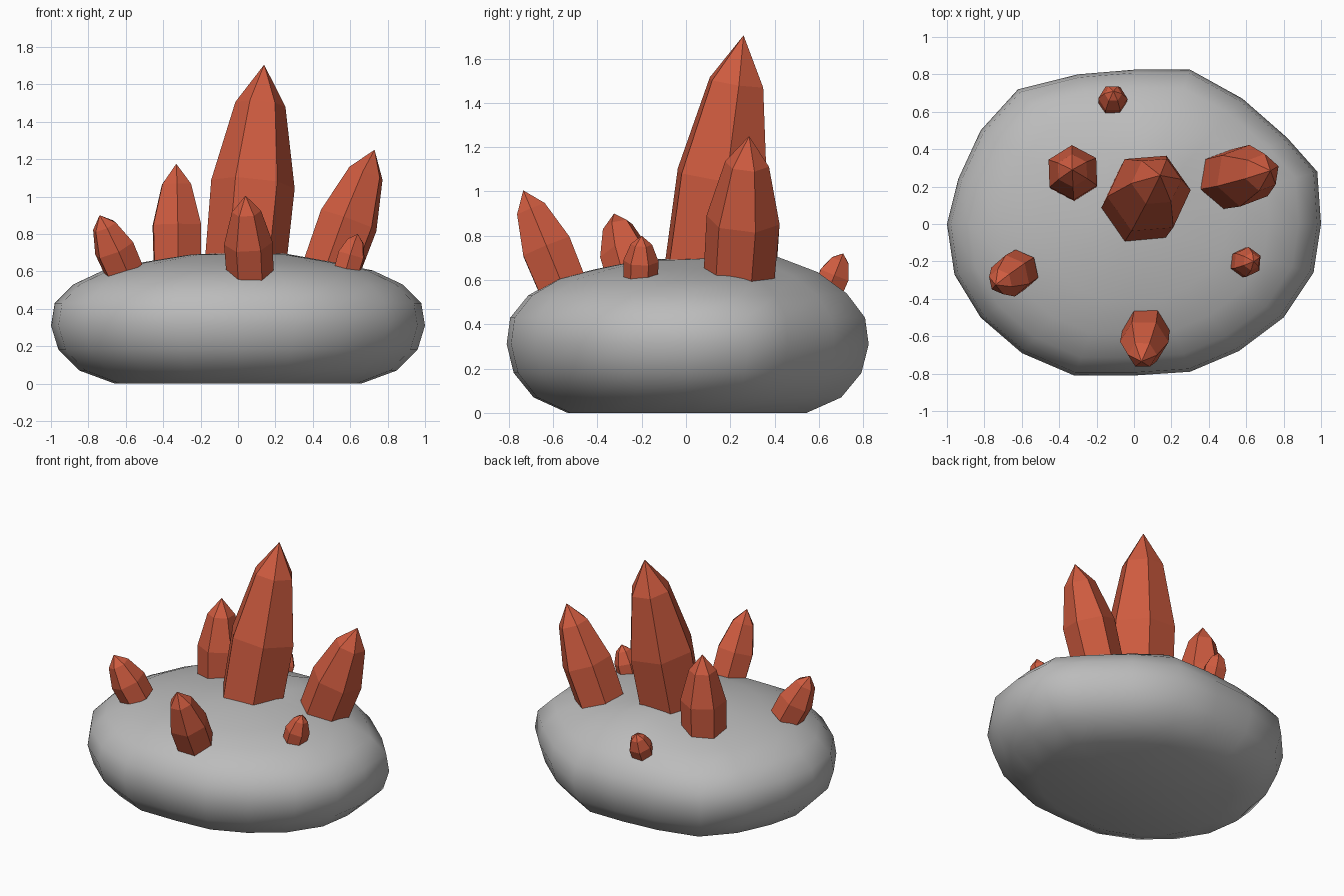
import bpy, bmesh, math
from mathutils import Vector

if "Cube" in bpy.data.objects:
    bpy.data.objects.remove(bpy.data.objects["Cube"])


def material(name, rgb):
    m = bpy.data.materials.new(name)
    m.diffuse_color = (*rgb, 1)
    m.use_nodes = True
    m.node_tree.nodes["Principled BSDF"].inputs["Base Color"].default_value = m.diffuse_color
    return m


stone = material("grey stone", (0.50, 0.50, 0.50))
orange = material("orange crystal", (0.62, 0.105, 0.05))


def finish(bm, name, mat, smooth):
    bmesh.ops.recalc_face_normals(bm, faces=bm.faces)
    for f in bm.faces:
        f.smooth = smooth
    mesh = bpy.data.meshes.new(name)
    bm.to_mesh(mesh)
    bm.free()
    mesh.materials.append(mat)
    ob = bpy.data.objects.new(name, mesh)
    bpy.context.collection.objects.link(ob)
    return ob


def loft(bm, rings):
    """Bridge successive vertex rings with quads."""
    for a, b in zip(rings, rings[1:]):
        n = len(a)
        for i in range(n):
            j = (i + 1) % n
            bm.faces.new((a[i], a[j], b[j], b[i]))


def fan(bm, ring, tip):
    for i in range(len(ring)):
        bm.faces.new((ring[i], ring[(i + 1) % len(ring)], tip))


# Boulder: irregular outline scaled through a rounded height profile
outline = [(1, 0), (.98, .28), (.82, .46), (.58, .67), (.30, .825), (0, .825),
           (-.30, .80), (-.62, .72), (-.82, .50), (-.94, .24), (-1, 0),
           (-.96, -.27), (-.82, -.50), (-.60, -.69), (-.32, -.81), (0, -.81),
           (.30, -.79), (.56, -.68), (.80, -.50), (.96, -.26)]
profile = [(.66, 0), (.85, .07), (.96, .18), (1, .31), (.98, .43),
           (.88, .53), (.72, .605), (.5, .65), (.25, .69)]


def top_bump(x, y, z):
    """Raise the back of the top a little."""
    if z < .5:
        return z
    return z + .055 * math.exp(-((y - .42) ** 2 + (x - .15) ** 2) / .06)


bm = bmesh.new()
rings = [[bm.verts.new((x * s, y * s, top_bump(x * s, y * s, z))) for x, y in outline]
         for s, z in profile]
loft(bm, rings)
fan(bm, rings[0], bm.verts.new((0, 0, 0)))
fan(bm, rings[-1], bm.verts.new((0, 0, .70)))
finish(bm, "boulder", stone, True)


# Crystals: six-sided tapering shards set along a leaning axis
def crystal(name, base, tip, radius, phase):
    base, tip = Vector(base), Vector(tip)
    axis = tip - base
    turn = Vector((0, 0, 1)).rotation_difference(axis)
    bm = bmesh.new()
    rings = []
    for t, s in ((0, .97), (.4, 1), (.8, .6)):
        ring = []
        for k in range(6):
            a = math.radians(phase + 60 * k)
            p = Vector((math.cos(a), math.sin(a), 0)) * radius * s
            ring.append(bm.verts.new(base + axis * t + turn @ p))
        rings.append(ring)
    loft(bm, rings)
    bm.faces.new(rings[0])
    fan(bm, rings[-1], bm.verts.new(tip))
    finish(bm, name, orange, False)


crystal("main_crystal", (.04, .10, .64), (.14, .26, 1.705), .225, 5)
crystal("left_crystal", (-.325, .265, .63), (-.33, .29, 1.175), .147, 92)
crystal("right_crystal", (.50, .24, .62), (.73, .285, 1.25), .168, 20)
crystal("front_crystal", (.065, -.56, .58), (.04, -.735, 1.005), .13, 0)
crystal("front_left_crystal", (-.61, -.245, .605), (-.74, -.325, .90), .115, 40)
crystal("front_right_crystal", (.585, -.205, .61), (.64, -.20, .80), .08, 25)
crystal("back_crystal", (-.115, .645, .56), (-.11, .71, .72), .078, 0)
